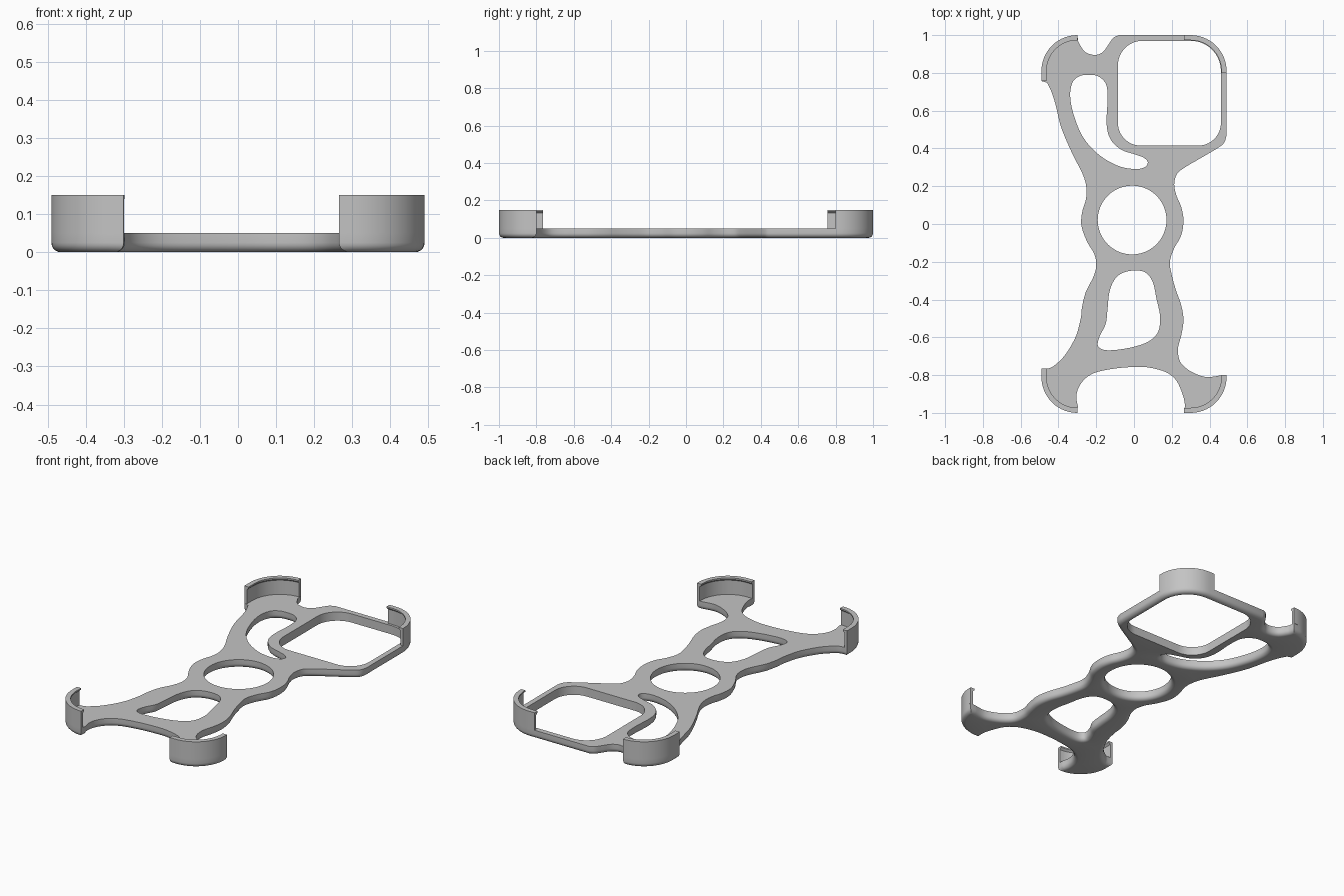
import bpy
import bmesh
from math import cos, sin, pi, radians
from mathutils import Vector

cube = bpy.data.objects.get("Cube")
if cube:
    bpy.data.objects.remove(cube, do_unlink=True)

PLATE_TOP = 0.05
GRIP_TOP = 0.15
FILLET = 0.025

grey = bpy.data.materials.new("plain grey")
grey.use_nodes = True
colour = (0.55, 0.55, 0.55, 1)
grey.diffuse_color = colour
grey.node_tree.nodes["Principled BSDF"].inputs["Base Color"].default_value = colour


def arc(cx, cy, radius, start, end, steps=14):
    """Points along an arc, angles in degrees."""
    angles = [radians(start + (end - start) * i / steps) for i in range(steps + 1)]
    return [Vector((cx + radius * cos(a), cy + radius * sin(a))) for a in angles]


def smooth(points, closed=False, steps=5):
    """Flowing curve through the given points."""
    pts = [Vector(p) for p in points]
    n = len(pts)
    pick = (lambda i: pts[i % n]) if closed else (lambda i: pts[max(0, min(n - 1, i))])
    result = []
    for i in range(n if closed else n - 1):
        a, b, c, d = (pick(i + k) for k in (-1, 0, 1, 2))
        for s in range(steps):
            t = s / steps
            result.append(0.5 * (2 * b + (c - a) * t + (2 * a - 5 * b + 4 * c - d) * t ** 2
                                 + (3 * b - a - 3 * c + d) * t ** 3))
    if not closed:
        result.append(pts[-1])
    return result


def inset(path, amount, closed=True):
    """Shift a path to the right of its direction of travel, with mitred corners."""
    n = len(path)
    result = []
    for i, p in enumerate(path):
        before = p - path[i - 1] if closed or i > 0 else path[1] - p
        after = path[(i + 1) % n] - p if closed or i < n - 1 else before
        n1 = Vector((before.y, -before.x)).normalized()
        n2 = Vector((after.y, -after.x)).normalized()
        mid = (n1 + n2).normalized()
        result.append(p + mid * amount / max(mid.dot(n1), 0.65))
    return result


def clean_corners(path, gap):
    """Thin out points crowding a sharp corner, so that the fillet does not fold."""
    n = len(path)
    corners = [i for i in range(n) if abs((path[i] - path[i - 1]).angle_signed(
        path[(i + 1) % n] - path[i], 0)) > radians(40)]
    return [p for i, p in enumerate(path)
            if i in corners or all((p - path[c]).length > gap for c in corners)]


def orient(path, clockwise):
    area = sum(path[i - 1].cross(path[i]) for i in range(len(path)))
    return path if (area < 0) == clockwise else path[::-1]


def finish(bm, name):
    bmesh.ops.recalc_face_normals(bm, faces=bm.faces)
    mesh = bpy.data.meshes.new(name)
    bm.to_mesh(mesh)
    bm.free()
    mesh.materials.append(grey)
    obj = bpy.data.objects.new(name, mesh)
    bpy.context.collection.objects.link(obj)
    bpy.ops.object.select_all(action='DESELECT')
    obj.select_set(True)
    bpy.context.view_layer.objects.active = obj
    bpy.ops.object.shade_smooth_by_angle(angle=radians(35))


def add_ring(bm, path, z):
    return [bm.verts.new((p.x, p.y, z)) for p in path]


def bridge(bm, low, high):
    for i in range(len(low)):
        bm.faces.new((low[i - 1], low[i], high[i], high[i - 1]))


def cap(bm, rings):
    """Fill the area between the first ring and the openings inside it."""
    edges = [bm.edges.get((ring[i - 1], ring[i])) for ring in rings for i in range(len(ring))]
    bmesh.ops.triangle_fill(bm, use_beauty=True, use_dissolve=False, edges=edges)


# Corner paths, clockwise from the back left
R, CX, CY = 0.19, 0.30, 0.81
corners = {
    "back_left_grip": [Vector((0.265, 1))] + arc(CX, CY, R, 90, 0) + [Vector((0.49, 0.8))],
    "front_left_grip": [Vector((0.49, -0.8))] + arc(CX, -CY, R, 0, -90) + [Vector((0.265, -1))],
    "front_right_grip": arc(-CX, -CY, R, -90, -180) + [Vector((-0.49, -0.765))],
    "back_right_grip": [Vector((-0.49, 0.757))] + arc(-CX, CY, R, 180, 90),
}

# Flowing edges between the corners
left_edge = smooth([
    (.49, .47), (.477, .43), (.44, .4), (.35, .347), (.27, .3), (.228, .265), (.213, .21),
    (.225, .15), (.25, .09), (.262, .02), (.25, -.06), (.212, -.13), (.19, -.2), (.2, -.27),
    (.222, -.35), (.25, -.43), (.262, -.51), (.25, -.59), (.233, -.66), (.245, -.73),
    (.3, -.78), (.38, -.81), (.455, -.802)])
front_edge = smooth([
    (.27, -.96), (.26, -.91), (.225, -.83), (.17, -.785), (.08, -.76), (0, -.757),
    (-.1, -.765), (-.2, -.785), (-.26, -.82), (-.295, -.87), (-.305, -.92), (-.297, -.965)])
right_edge = smooth([
    (-.46, -.765), (-.43, -.755), (-.37, -.7), (-.31, -.6), (-.282, -.5), (-.275, -.44),
    (-.255, -.36), (-.215, -.28), (-.2, -.22), (-.21, -.16), (-.25, -.09), (-.278, -.01),
    (-.275, .06), (-.255, .13), (-.252, .19), (-.27, .26), (-.33, .38), (-.385, .51),
    (-.415, .63), (-.437, .7), (-.46, .748)])
back_notch = smooth([
    (-.295, .965), (-.26, .912), (-.207, .895), (-.165, .91), (-.135, .95),
    (-.11, .985), (-.08, 1)])

outline = (corners["back_left_grip"] + left_edge + corners["front_left_grip"] + front_edge
           + corners["front_right_grip"] + right_edge + corners["back_right_grip"] + back_notch)
outline = clean_corners(outline, FILLET * 0.96)

# Openings in the plate
round_hole = arc(-.01, .021, .182, 0, 360, 72)[:-1]
lens_hole = (arc(CX, CY, R - .03, 90, 0) + arc(.34, .535, .12, 0, -90)
             + arc(.035, .535, .12, 270, 180) + arc(.045, .84, .13, 180, 90))
crescent_hole = smooth([
    (-.243, .79), (-.19, .782), (-.148, .74), (-.14, .66), (-.145, .53), (-.125, .45),
    (-.07, .395), (0, .37), (.05, .352), (.073, .327), (.055, .3), (0, .291), (-.09, .31),
    (-.19, .37), (-.27, .46), (-.32, .58), (-.338, .68), (-.325, .75), (-.29, .782)], True)
lower_hole = smooth([
    (.015, -.246), (.065, -.26), (.1, -.31), (.12, -.4), (.138, -.49), (.128, -.57),
    (.08, -.62), (0, -.65), (-.1, -.667), (-.165, -.665), (-.192, -.64), (-.18, -.59),
    (-.15, -.53), (-.14, -.45), (-.13, -.36), (-.1, -.29), (-.05, -.255)], True)

# Plate with rounded lower edges
bm = bmesh.new()
top_rings, bottom_rings = [], []
loops = [(outline, True, FILLET), (round_hole, False, FILLET), (lens_hole, False, 0),
         (crescent_hole, False, FILLET), (lower_hole, False, FILLET)]
for path, clockwise, radius in loops:
    path = orient(path, clockwise)
    levels = [(0, 0)]
    if radius:
        turns = [pi / 2 * k / 5 for k in range(6)]
        levels = [(radius * (1 - sin(a)), radius * (1 - cos(a))) for a in turns]
    levels.append((0, PLATE_TOP))
    rings = [add_ring(bm, inset(path, shift), z) for shift, z in levels]
    for low, high in zip(rings, rings[1:]):
        bridge(bm, low, high)
    bottom_rings.append(rings[0])
    top_rings.append(rings[-1])
cap(bm, top_rings)
cap(bm, bottom_rings)
finish(bm, "plate")

# Corner grips with an inward lip
profile = [(0, PLATE_TOP), (0, GRIP_TOP), (.027, GRIP_TOP), (.027, .142),
           (.016, .132), (.016, PLATE_TOP)]
for name, path in corners.items():
    bm = bmesh.new()
    lines = [add_ring(bm, inset(path, shift, False), z) for shift, z in profile]
    sections = list(zip(*lines))
    for here, there in zip(sections, sections[1:]):
        bridge(bm, here, there)
    bm.faces.new(sections[0])
    bm.faces.new(sections[-1])
    finish(bm, name)
